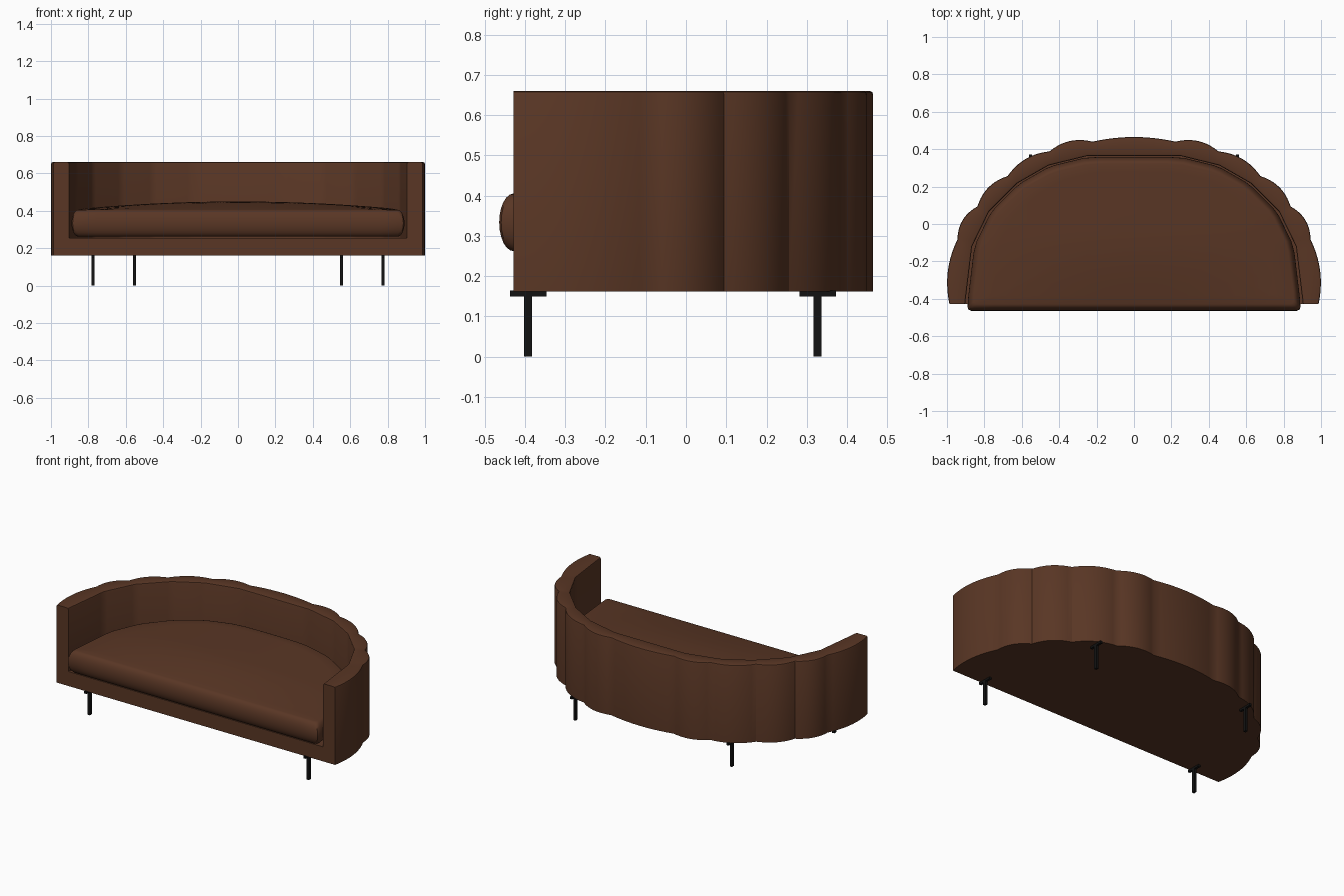
import bpy, bmesh, math
from mathutils import Vector

if "Cube" in bpy.data.objects:
    bpy.data.objects.remove(bpy.data.objects["Cube"])


def material(name, col):
    m = bpy.data.materials.new(name)
    m.diffuse_color = (*col, 1)
    m.use_nodes = True
    m.node_tree.nodes["Principled BSDF"].inputs["Base Color"].default_value = m.diffuse_color
    return m


BROWN = material("brown upholstery", (0.10, 0.037, 0.018))
BLACK = material("black metal", (0.006, 0.006, 0.006))


def make(name, bm, mat, angle=None):
    bmesh.ops.recalc_face_normals(bm, faces=bm.faces)
    me = bpy.data.meshes.new(name)
    bm.to_mesh(me)
    bm.free()
    ob = bpy.data.objects.new(name, me)
    bpy.context.collection.objects.link(ob)
    me.materials.append(mat)
    if angle:
        bpy.ops.object.select_all(action='DESELECT')
        ob.select_set(True)
        bpy.context.view_layer.objects.active = ob
        bpy.ops.object.shade_smooth_by_angle(angle=math.radians(angle))
    return ob


def mirrored(half):
    """Front right -> back -> front left."""
    return [Vector(p) for p in half] + [Vector((-x, y)) for x, y in reversed(half)]


def loft(bm, rings, closed):
    vs = [[bm.verts.new(p) for p in r] for r in rings]
    n = len(vs[0])
    for a, b in zip(vs, vs[1:]):
        for i in range(n if closed else n - 1):
            j = (i + 1) % n
            bm.faces.new((a[i], a[j], b[j], b[i]))
    return vs


# Plan outlines: notches between outer lobes, corners of the inner panels
OUTER = mirrored([(.987, -.428), (.944, -.083), (.837, .094), (.676, .256),
                  (.452, .388), (.222, .44)])
INNER = mirrored([(.903, -.428), (.866, -.12), (.775, .067), (.625, .217),
                  (.457, .313), (.249, .364)])
N = 10

# Curved back and arms: one cross-section swept round the lobes
stations = []
for k in range(len(OUTER) - 1):
    a, b = OUTER[k], OUTER[k + 1]
    d = (b - a).normalized()
    out = Vector((d.y, -d.x))
    bulge = 0.025 if k == 5 else 0.03
    for i in range(N + (k == len(OUTER) - 2)):
        t = i / N
        o = a.lerp(b, t) + out * bulge * (1 - (2 * t - 1) ** 2)
        stations.append((o, INNER[k].lerp(INNER[k + 1], t)))
Z0, Z1, R = 0.162, 0.66, 0.009
bm = bmesh.new()
rings = []
for o, i in stations:
    w = (i - o).normalized()
    prof = [(o, Z0)]
    prof += [(o + w * R * (1 - math.cos(q)), Z1 - R + R * math.sin(q))
             for q in (0, math.pi / 4, math.pi / 2)]
    prof += [(i - w * R * (1 - math.cos(q)), Z1 - R + R * math.sin(q))
             for q in (math.pi / 2, math.pi / 4, 0)]
    prof += [(i, Z0)]
    rings.append([(p.x, p.y, z) for p, z in prof])
vs = loft(bm, rings, True)
bm.faces.new(vs[0])
bm.faces.new(vs[-1])
make("curved_back_and_arms", bm, BROWN, 32)

# Base slab with the front rail, filling the inner outline
bm = bmesh.new()
vs = loft(bm, [[(p.x, p.y, z) for p in INNER] for z in (Z0, 0.255)], True)
bm.faces.new(vs[0])
bm.faces.new(vs[1])
make("seat_base", bm, BROWN)

# Seat cushion: rounded edge, gently domed top
plan = [Vector((.87, -.464)), Vector((.884, -.459)), Vector((.89, -.445))]
for a, b in zip(INNER, INNER[1:]):
    plan += [a.lerp(b, (i + .5) / 4) * 0.986 for i in range(4)]
plan += [Vector((-p.x, p.y)) for p in reversed(plan[:3])]
plan += [Vector((-.87 + 1.74 * i / 16, -.464)) for i in range(1, 16)]


def inset(p, d):
    s = (p.y + .464) / .82
    return Vector((p.x * (.89 - d) / .89, -.464 + d + s * (.82 - 2 * d)))


def top(p):
    t = min(max((p.y + .43) / .4, 0), 1)
    return 0.405 + 0.045 * (1 - (p.x / .9) ** 2) * math.sin(t * math.pi / 2)


bm = bmesh.new()
rings = []
ZB = 0.262
for k in range(13):
    q = math.pi * k / 12
    row = []
    for p in plan:
        f = inset(p, 0.036 * (1 - math.sin(q)))
        row.append((f.x, f.y, ZB + (top(f) - ZB) * (1 - math.cos(q)) / 2))
    rings.append(row)
mid = Vector((0, -.06))
for s in (.88, .7, .5, .3, .12):
    row = []
    for p in plan:
        f = mid.lerp(inset(p, 0.036), s)
        row.append((f.x, f.y, top(f)))
    rings.append(row)
vs = loft(bm, rings, True)
bm.faces.new(vs[0])
bm.faces.new(vs[-1])
make("seat_cushion", bm, BROWN, 40)


# Thin T-shaped legs
def box(bm, c, size):
    r = bmesh.ops.create_cube(bm, size=1)
    for v in r["verts"]:
        v.co = Vector(c) + Vector([v.co[i] * size[i] for i in range(3)])


for name, x, y in (("front", .776, -.392), ("back", .554, .327)):
    for side, sx in (("right", 1), ("left", -1)):
        bm = bmesh.new()
        box(bm, (sx * x, y, .076), (.015, .02, .152))
        box(bm, (sx * x, y, .157), (.015, .09, .015))
        make(f"{name}_leg_{side}", bm, BLACK)
